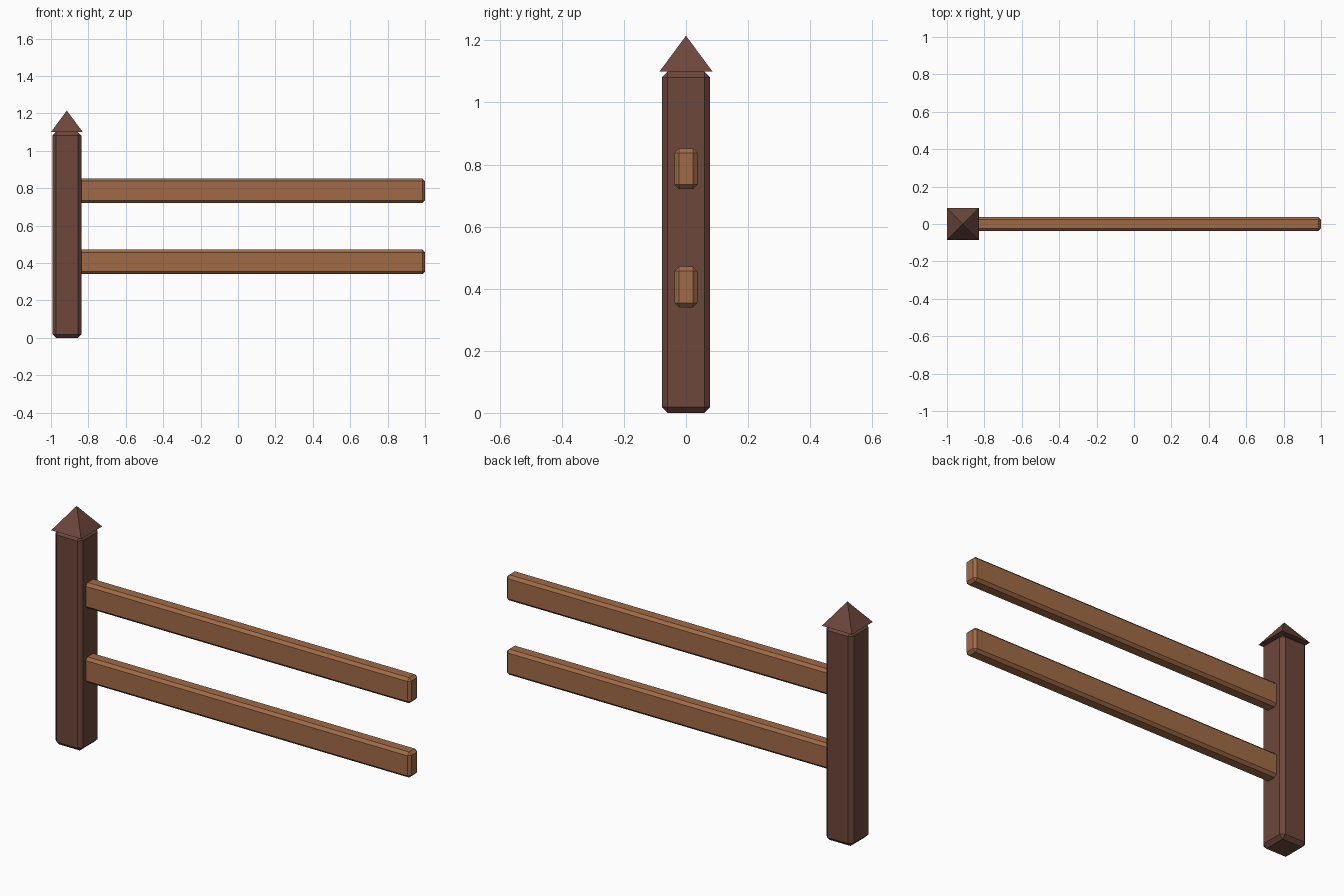
import bpy
import math

cube = bpy.data.objects.get("Cube")
if cube:
    bpy.data.objects.remove(cube, do_unlink=True)


def material(name, color):
    mat = bpy.data.materials.new(name)
    mat.use_nodes = True
    mat.diffuse_color = color
    mat.node_tree.nodes["Principled BSDF"].inputs["Base Color"].default_value = color
    return mat


dark_wood = material("dark_brown_wood", (0.153, 0.063, 0.044, 1))
light_wood = material("light_brown_wood", (0.352, 0.147, 0.061, 1))


def beam(name, low, high, bevel, mat):
    """Box between two corners with chamfered edges."""
    center = [(a + b) / 2 for a, b in zip(low, high)]
    bpy.ops.mesh.primitive_cube_add(size=1, location=center)
    obj = bpy.context.object
    obj.name = name
    obj.scale = [b - a for a, b in zip(low, high)]
    bpy.ops.object.transform_apply(location=False, rotation=False, scale=True)
    chamfer = obj.modifiers.new("chamfer", "BEVEL")
    chamfer.width = bevel
    chamfer.segments = 1
    obj.data.materials.append(mat)
    return obj


# Square post
POST_X = -0.915
HALF = 0.078
POST_TOP = 1.1
beam("post", (POST_X - HALF, -HALF, 0), (POST_X + HALF, HALF, POST_TOP), 0.019, dark_wood)

# Pyramid cap, slightly wider than the post
CAP_HALF = 0.085
CAP_HEIGHT = 0.115
bpy.ops.mesh.primitive_cone_add(vertices=4, radius1=CAP_HALF * math.sqrt(2), radius2=0,
                                depth=CAP_HEIGHT, rotation=(0, 0, math.pi / 4),
                                location=(POST_X, 0, POST_TOP + CAP_HEIGHT / 2))
cap = bpy.context.object
cap.name = "post_cap"
cap.data.materials.append(dark_wood)

# Two horizontal rails set into the post
for name, bottom in (("lower_rail", 0.34), ("upper_rail", 0.721)):
    beam(name, (POST_X, -0.037, bottom), (1, 0.037, bottom + 0.131), 0.014, light_wood)
